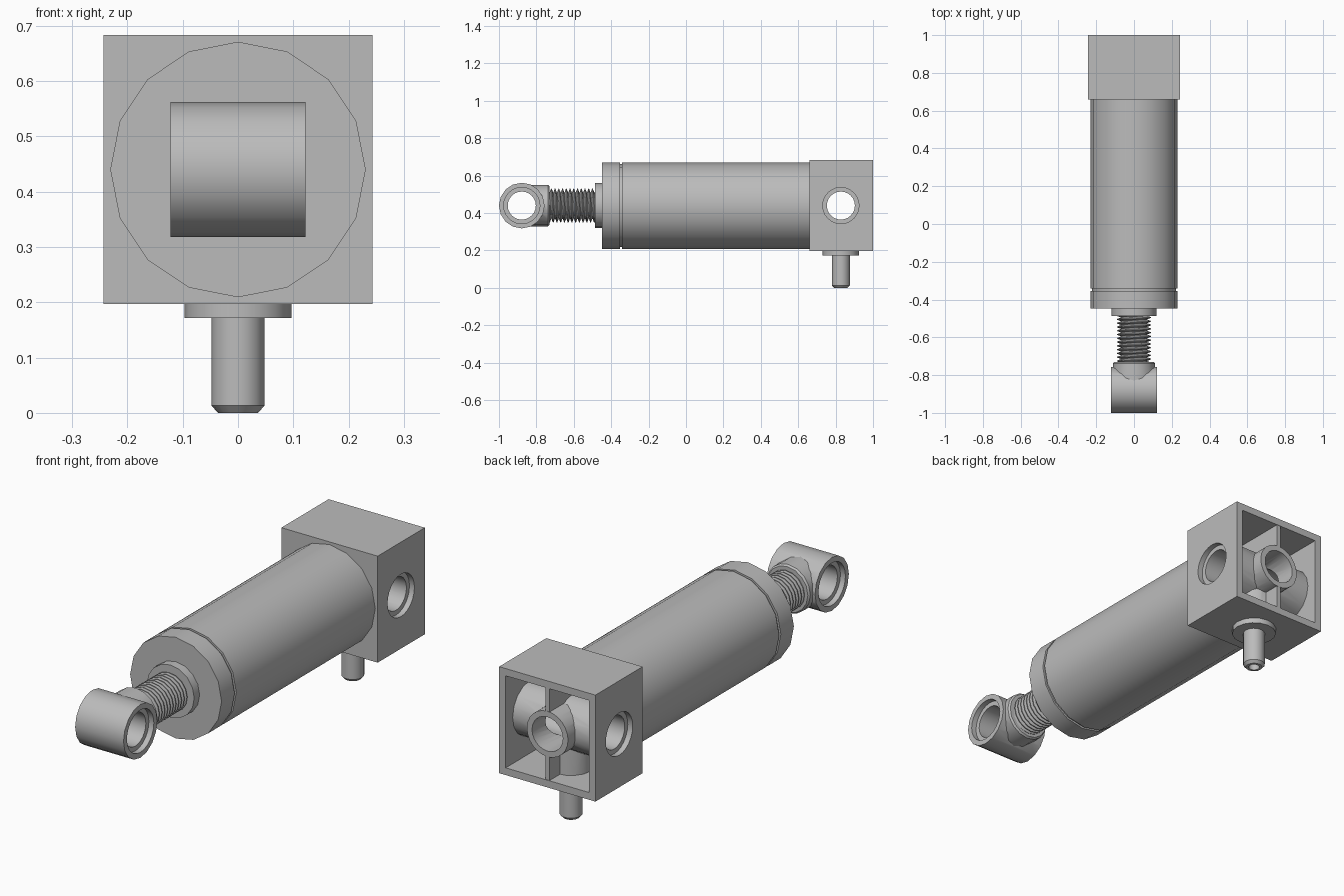
import bpy, bmesh
from math import cos, sin, pi, radians
from mathutils import Matrix, Vector

cube = bpy.data.objects.get("Cube")
if cube:
    bpy.data.objects.remove(cube, do_unlink=True)

grey = bpy.data.materials.new("plain_grey")
grey.use_nodes = True
grey.diffuse_color = (0.5, 0.5, 0.5, 1)
grey.node_tree.nodes["Principled BSDF"].inputs["Base Color"].default_value = (0.5, 0.5, 0.5, 1)

AXIS_Z = 0.44      # height of the main axis
EYE_Y = -0.878     # rod eye centre
PIVOT_Y = 0.828    # mounting block pivot centre
TURN = {"x": Matrix.Rotation(pi / 2, 4, "Y"),
        "y": Matrix.Rotation(-pi / 2, 4, "X"),
        "z": Matrix.Identity(4)}


def finish(name, bm):
    bmesh.ops.recalc_face_normals(bm, faces=bm.faces)
    mesh = bpy.data.meshes.new(name)
    bm.to_mesh(mesh)
    bm.free()
    mesh.materials.append(grey)
    obj = bpy.data.objects.new(name, mesh)
    bpy.context.collection.objects.link(obj)
    return obj


def lathe(name, axis, centre, profile, sides=16):
    """Closed solid of revolution from (distance along axis, radius) pairs."""
    bm = bmesh.new()
    place = Matrix.Translation(centre) @ TURN[axis]
    rings = [[bm.verts.new(place @ Vector((r * cos(2 * pi * i / sides),
                                           r * sin(2 * pi * i / sides), d)))
              for i in range(sides)] for d, r in profile]
    for a, b in zip(rings, rings[1:]):
        for i in range(sides):
            j = (i + 1) % sides
            bm.faces.new((a[i], a[j], b[j], b[i]))
    bm.faces.new(rings[0])
    bm.faces.new(rings[-1])
    return finish(name, bm)


def box(name, low, high):
    bm = bmesh.new()
    low, high = Vector(low), Vector(high)
    bmesh.ops.create_cube(bm, size=1)
    bmesh.ops.scale(bm, vec=high - low, verts=bm.verts)
    bmesh.ops.translate(bm, vec=(low + high) / 2, verts=bm.verts)
    return finish(name, bm)


def select(obj):
    bpy.ops.object.select_all(action="DESELECT")
    obj.select_set(True)
    bpy.context.view_layer.objects.active = obj


def combine(target, operation, *others):
    for other in others:
        mod = target.modifiers.new("combine", "BOOLEAN")
        mod.operation = operation
        mod.solver = "EXACT"
        mod.object = other
        select(target)
        bpy.ops.object.modifier_apply(modifier=mod.name)
        bpy.data.objects.remove(other, do_unlink=True)


def stepped_bore(half_width, centre):
    """Cross hole with a shallow counterbore at each end."""
    step, out = half_width - 0.025, half_width + 0.05
    return lathe("bore", "x", centre,
                 [(-out, 0.097), (-step, 0.097), (-step, 0.075),
                  (step, 0.075), (step, 0.097), (out, 0.097)], 24)


# Cylinder body with a grooved end cap
body = lathe("cylinder_body", "y", (0, 0, AXIS_Z),
             [(-0.448, 0.231), (-0.354, 0.231), (-0.354, 0.222), (-0.342, 0.222),
              (-0.342, 0.231), (0.665, 0.231)])
collar = lathe("rod_collar", "y", (0, 0, AXIS_Z), [(-0.487, 0.12), (-0.44, 0.12)])

# Threaded rod: plain core plus a helical ridge
core = lathe("rod_core", "y", (0, 0, AXIS_Z), [(-0.77, 0.07), (-0.46, 0.07)])
PITCH = 0.02
bm = bmesh.new()
points = [bm.verts.new((r, d, 0)) for r, d in
          ((0.068, 0), (0.09, PITCH * 0.4), (0.09, PITCH * 0.6), (0.068, PITCH))]
for a, b in zip(points, points[1:]):
    bm.edges.new((a, b))
thread = finish("rod_thread", bm)
thread.location = (0, -0.745, AXIS_Z)
screw = thread.modifiers.new("helix", "SCREW")
screw.axis = "Y"
screw.screw_offset = PITCH
screw.iterations = 13
screw.steps = screw.render_steps = 16
screw.use_normal_calculate = True
select(thread)
bpy.ops.object.modifier_apply(modifier=screw.name)

# Rod eye with its neck
eye_centre = (0, EYE_Y, AXIS_Z)
eye = lathe("rod_eye", "x", eye_centre, [(-0.122, 0.122), (0.122, 0.122)])
neck = lathe("neck", "y", (0, 0, AXIS_Z), [(EYE_Y, 0.111), (-0.738, 0.111), (-0.73, 0.104)])
combine(eye, "UNION", neck)
combine(eye, "DIFFERENCE", stepped_bore(0.122, eye_centre))

# Mounting block, hollow and open at the back
W, WALL, FRONT, BACK = 0.243, 0.033, 0.66, 1.0
block = box("mounting_block", (-W, FRONT, AXIS_Z - W), (W, BACK, AXIS_Z + W))
inner = W - WALL
combine(block, "DIFFERENCE",
        box("hollow", (-inner, FRONT + WALL, AXIS_Z - inner),
            (inner, BACK + 0.1, AXIS_Z + inner)))
# Inner rib and bosses
pivot = (0, PIVOT_Y, AXIS_Z)
overlap = W - WALL / 2
combine(block, "UNION",
        box("rib", (-0.01, FRONT + 0.01, AXIS_Z - overlap), (0.01, BACK - 0.002, AXIS_Z + overlap)),
        lathe("cross_boss", "x", pivot, [(-overlap, 0.122), (overlap, 0.122)]),
        lathe("rear_boss", "y", pivot, [(0, 0.104), (BACK - 0.001 - PIVOT_Y, 0.104)], 24),
        lathe("lower_boss", "z", pivot, [(-overlap, 0.096), (0, 0.096)]))
combine(block, "DIFFERENCE",
        stepped_bore(W, pivot),
        lathe("rear_bore", "y", pivot, [(0, 0.078), (0.3, 0.078)], 24))

# Port stem with flange, chamfered tip and hollow end
stem = lathe("port_stem", "z", (0, PIVOT_Y, 0),
             [(0, 0.036), (0.013, 0.048), (0.172, 0.048), (0.172, 0.097), (0.2, 0.097)])
combine(stem, "DIFFERENCE",
        lathe("stem_bore", "z", (0, PIVOT_Y, 0), [(-0.05, 0.024), (0.15, 0.024)]))

for part in (body, collar, core, thread, eye, block, stem):
    select(part)
    bpy.ops.object.shade_smooth_by_angle(angle=radians(30))
